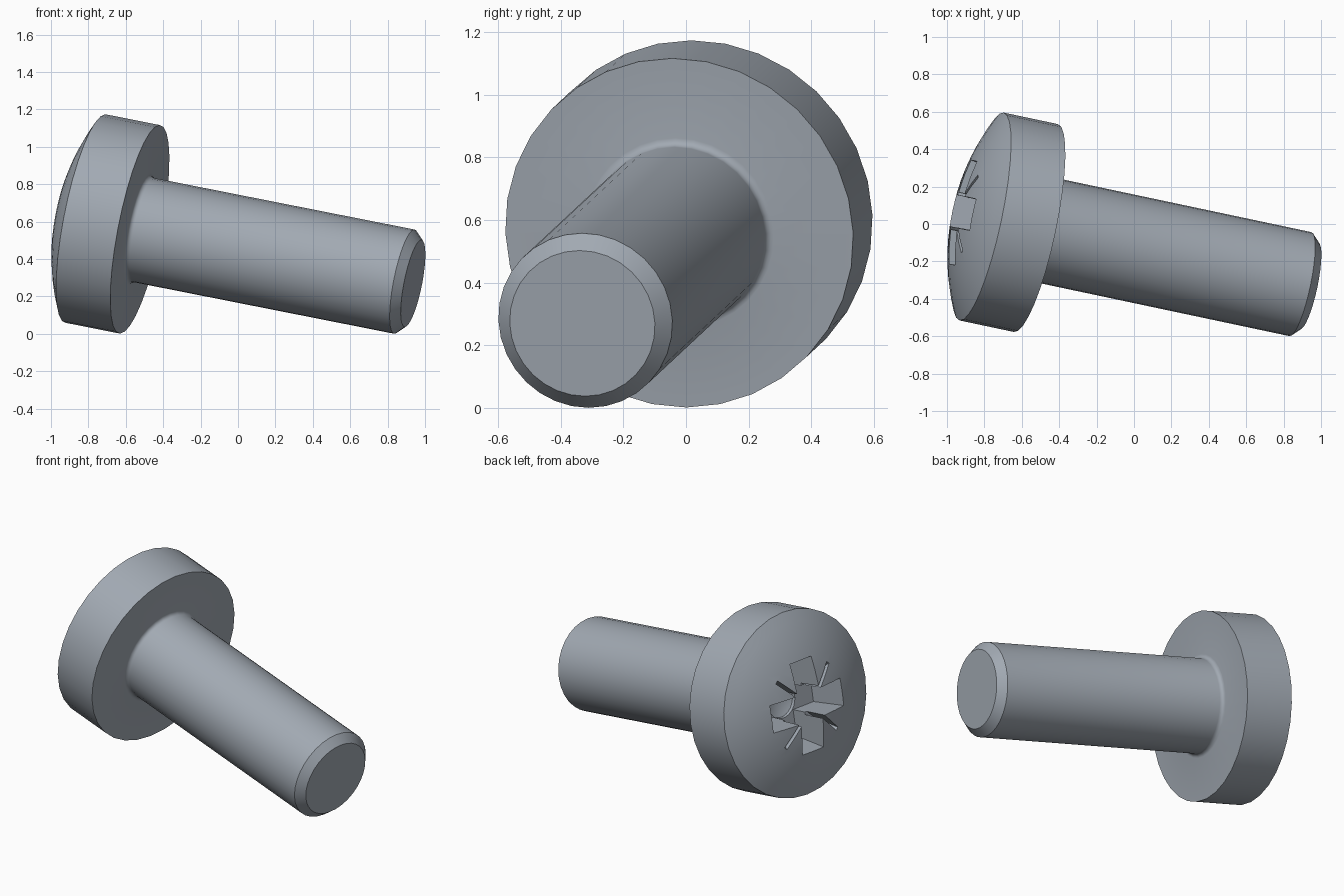
import bpy, bmesh
from math import sin, cos, asin, pi, radians
from mathutils import Matrix, Vector

cube = bpy.data.objects.get("Cube")
if cube:
    bpy.data.objects.remove(cube, do_unlink=True)

# Material
steel = bpy.data.materials.new("grey_steel")
steel.use_nodes = True
colour = (0.36, 0.40, 0.45, 1)
steel.diffuse_color = colour
steel.node_tree.nodes["Principled BSDF"].inputs["Base Color"].default_value = colour

# Tilted frame: local z points out of the head, origin at the head's outer rim
out = Vector((-0.9605, 0.2036, 0.19)).normalized()
side = Vector((0, 0, 1)).cross(out).normalized()
up = out.cross(side)
frame = Matrix.Translation((-0.815, 0.04, 0.616)) @ Matrix((side, up, out)).transposed().to_4x4()

SEGMENTS = 32
HEAD_R, SHANK_R, TIP_R = 0.568, 0.284, 0.237
DOME, UNDER, CHAMFER, TIP = 0.14, -0.302, -1.775, -1.823
FILLET = 0.025


def add_object(name, bm):
    bmesh.ops.recalc_face_normals(bm, faces=bm.faces)
    mesh = bpy.data.meshes.new(name)
    bm.to_mesh(mesh)
    bm.free()
    obj = bpy.data.objects.new(name, mesh)
    bpy.context.collection.objects.link(obj)
    obj.matrix_world = frame
    mesh.materials.append(steel)
    return obj


def revolve(name, top, profile, bottom):
    """Closed solid of rings (radius, height) between two points on the axis."""
    bm = bmesh.new()
    angles = [2 * pi * i / SEGMENTS for i in range(SEGMENTS)]
    rings = [[bm.verts.new((r * cos(a), r * sin(a), h)) for a in angles] for r, h in profile]
    first, last = (bm.verts.new((0, 0, h)) for h in (top, bottom))
    for i in range(SEGMENTS):
        j = (i + 1) % SEGMENTS
        bm.faces.new((first, rings[0][i], rings[0][j]))
        for a, b in zip(rings, rings[1:]):
            bm.faces.new((a[i], b[i], b[j], a[j]))
        bm.faces.new((last, rings[-1][j], rings[-1][i]))
    return add_object(name, bm)


def tapered_bar(name, top, bottom, high, low, turn):
    """Bar with half sizes given at its top and bottom, turned about the axis."""
    bm = bmesh.new()
    bmesh.ops.create_cube(bm, size=2)
    for v in bm.verts:
        half, h = (top, high) if v.co.z > 0 else (bottom, low)
        v.co = (v.co.x * half[0], v.co.y * half[1], h)
    bmesh.ops.rotate(bm, verts=bm.verts, matrix=Matrix.Rotation(turn, 3, "Z"))
    return add_object(name, bm)


# Screw body: domed head, flat underside, fillet, shank and chamfered tip
ball = (HEAD_R ** 2 + DOME ** 2) / (2 * DOME)
cap = asin(HEAD_R / ball)
dome = [(ball * sin(cap * i / 8), DOME - ball * (1 - cos(cap * i / 8))) for i in range(1, 9)]
fillet = [(SHANK_R + FILLET * (1 - sin(a)), UNDER - FILLET * (1 - cos(a)))
          for a in (i * pi / 8 for i in range(5))]
tip = [(SHANK_R, CHAMFER), (TIP_R, TIP)]
screw = revolve("screw_body", DOME, dome + [(HEAD_R, UNDER)] + fillet + tip, TIP)

# Drive recess: pointed core, four wings and four thin marking slits
cutters = [revolve("core_cutter", 0.25, [(0.146, 0.25), (0.105, -0.14)], -0.18)]
for i in range(2):
    turn = i * pi / 2
    cutters.append(tapered_bar("wing_cutter", (0.3, 0.088), (0.245, 0.08), 0.2, -0.12, turn))
    cutters.append(tapered_bar("slit_cutter", (0.335, 0.011), (0.2, 0.011), 0.16, -0.02,
                               turn + pi / 4))

bpy.context.view_layer.objects.active = screw
for cutter in cutters:
    cutter.hide_render = True
    cut = screw.modifiers.new("recess", "BOOLEAN")
    cut.operation = "DIFFERENCE"
    cut.solver = "EXACT"
    cut.object = cutter
    bpy.ops.object.modifier_apply(modifier=cut.name)
    bpy.data.objects.remove(cutter, do_unlink=True)

# Smooth curved faces, keep rims and recess edges crisp
bpy.ops.object.select_all(action="DESELECT")
screw.select_set(True)
bpy.ops.object.shade_smooth_by_angle(angle=radians(30))
